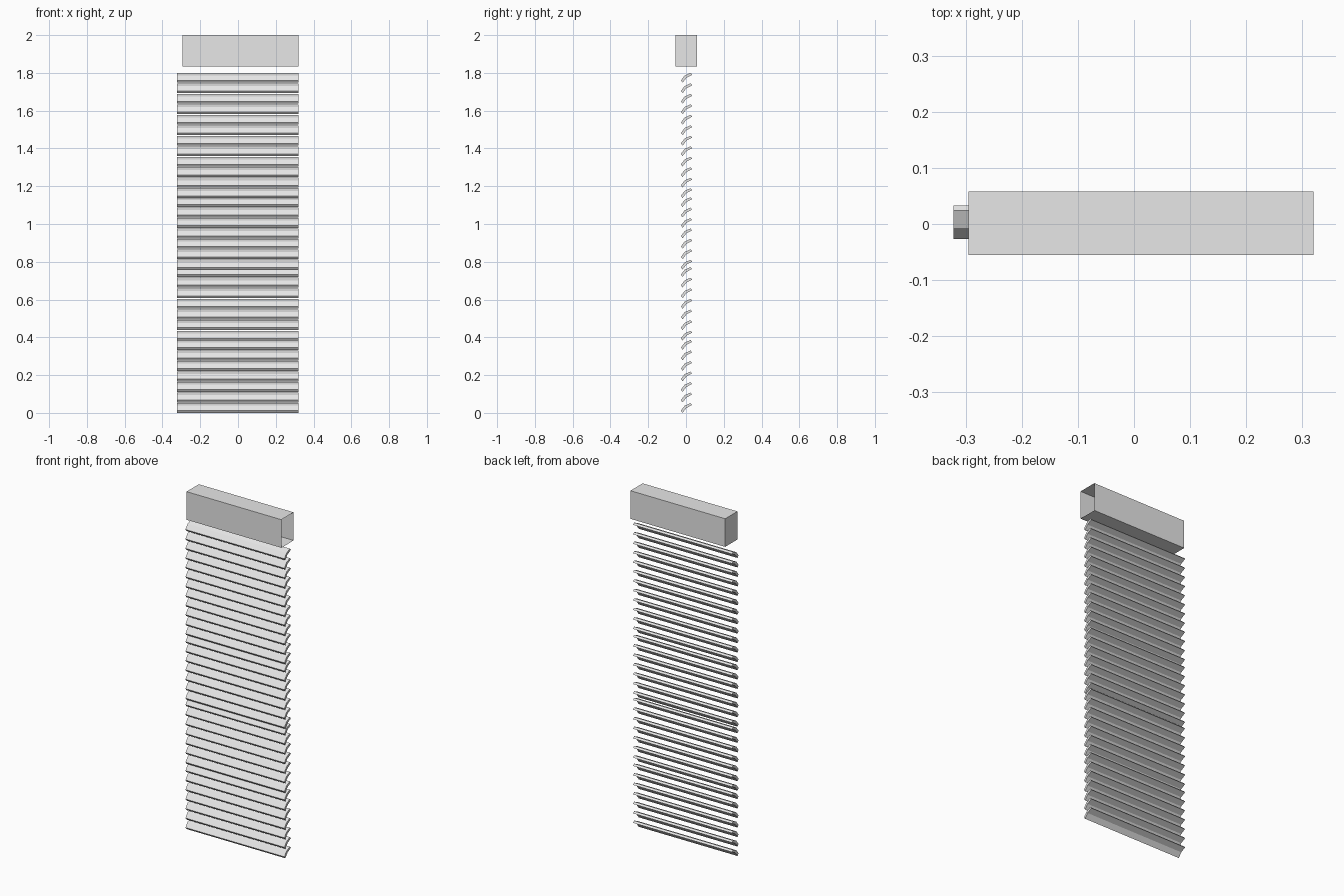
import bpy, bmesh

cube = bpy.data.objects.get("Cube")
if cube:
    bpy.data.objects.remove(cube, do_unlink=True)


def make_material(name, rgb):
    mat = bpy.data.materials.new(name)
    mat.use_nodes = True
    mat.diffuse_color = (*rgb, 1)
    mat.node_tree.nodes["Principled BSDF"].inputs["Base Color"].default_value = (*rgb, 1)
    return mat


def finish(name, bm, mat):
    bmesh.ops.recalc_face_normals(bm, faces=bm.faces)
    mesh = bpy.data.meshes.new(name)
    bm.to_mesh(mesh)
    bm.free()
    mesh.materials.append(mat)
    obj = bpy.data.objects.new(name, mesh)
    bpy.context.collection.objects.link(obj)
    return obj


def extrude_profile(name, profile, x0, x1, mat):
    bm = bmesh.new()
    face = bm.faces.new([bm.verts.new((x0, y, z)) for y, z in profile])
    new = bmesh.ops.extrude_face_region(bm, geom=[face])["geom"]
    verts = [v for v in new if isinstance(v, bmesh.types.BMVert)]
    bmesh.ops.translate(bm, verts=verts, vec=(x1 - x0, 0, 0))
    if not face.is_valid or len(bm.faces) < len(profile) + 2:
        bm.faces.new([v for v in bm.verts if abs(v.co.x - x0) < 1e-6])
    return finish(name, bm, mat)


grey = make_material("light grey", (0.8, 0.8, 0.8))

# Head rail: thin box left open at the +x end
box = [(-0.055, 1.835), (0.058, 1.835), (0.058, 2.0), (-0.055, 2.0)]
rail = extrude_profile("head_rail", box, -0.295, 0.32, grey)
bm = bmesh.new()
bm.from_mesh(rail.data)
ends = [f for f in bm.faces if f.calc_center_median().x > 0.31]
bmesh.ops.delete(bm, geom=ends, context="FACES_ONLY")
bm.to_mesh(rail.data)
bm.free()

# Slat: bent strip, low at the front and high at the back
slat = [(-0.027, 0.012), (-0.007, 0.038), (0.024, 0.052),
        (0.033, 0.042), (0.002, 0.026), (-0.018, 0.0)]

# Groups of slats: lowest edge of the first, count, spacing
groups = [(1.748, 12, 0.0555), (1.09, 7, 0.0552), (0.72, 7, 0.0562), (0.334, 7, 0.0557)]
number = 0
for start, count, step in groups:
    for i in range(count):
        number += 1
        base = max(start - i * step, 0)
        extrude_profile(f"slat_{number}", [(y, z + base) for y, z in slat], -0.322, 0.32, grey)
